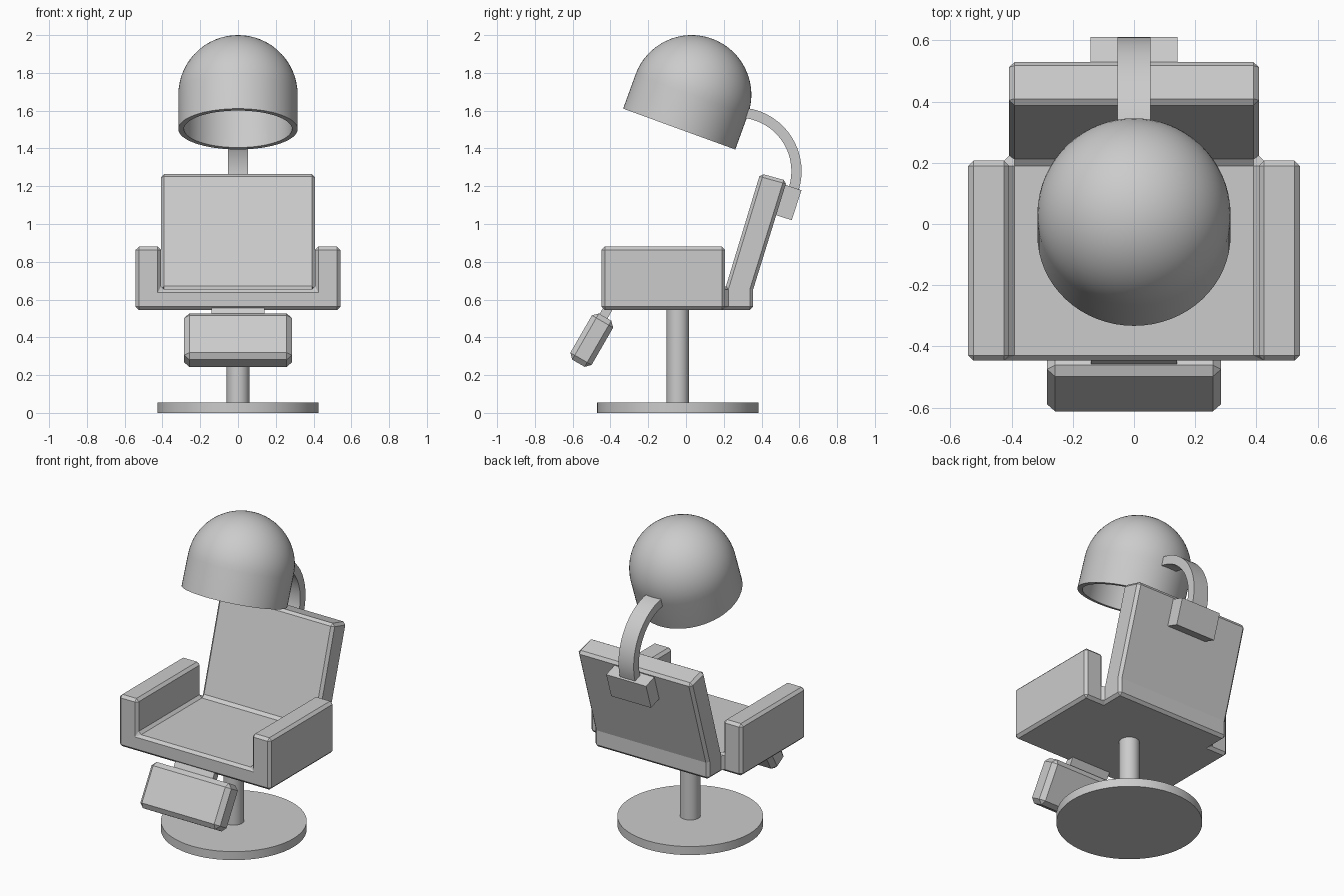
import bpy, bmesh
from math import sin, cos, pi, radians
from mathutils import Matrix, Vector

if "Cube" in bpy.data.objects:
    bpy.data.objects.remove(bpy.data.objects["Cube"])


def finish(name, bm, bevel=0, smooth=False):
    bmesh.ops.recalc_face_normals(bm, faces=bm.faces)
    me = bpy.data.meshes.new(name)
    bm.to_mesh(me)
    bm.free()
    ob = bpy.data.objects.new(name, me)
    bpy.context.collection.objects.link(ob)
    if bevel:
        m = ob.modifiers.new("bevel", 'BEVEL')
        m.width, m.segments = bevel, 1
        m.limit_method, m.angle_limit = 'ANGLE', radians(30)
    if smooth:
        bpy.ops.object.select_all(action='DESELECT')
        ob.select_set(True)
        bpy.context.view_layer.objects.active = ob
        bpy.ops.object.shade_smooth_by_angle(angle=radians(35))
    return ob


def box(name, size, loc, tilt=0, bevel=0):
    bm = bmesh.new()
    bmesh.ops.create_cube(bm, size=1, matrix=Matrix.Diagonal((*size, 1)))
    ob = finish(name, bm, bevel)
    ob.location, ob.rotation_euler.x = loc, radians(-tilt)
    return ob


def lathe(name, profile, loc, tilt=0, steps=64):
    bm = bmesh.new()
    vs = [bm.verts.new((r, 0, h)) for r, h in profile]
    es = [bm.edges.new(p) for p in zip(vs, vs[1:])]
    bmesh.ops.spin(bm, geom=vs + es, cent=(0, 0, 0), axis=(0, 0, 1),
                   angle=2 * pi, steps=steps)
    bmesh.ops.remove_doubles(bm, verts=bm.verts, dist=1e-5)
    ob = finish(name, bm, smooth=True)
    ob.location, ob.rotation_euler.x = loc, radians(-tilt)
    return ob


# Round base and post
lathe("base", [(0, 0), (0.427, 0), (0.427, 0.055), (0, 0.055)], (0, -0.043, 0))
lathe("post", [(0, 0.04), (0.06, 0.04), (0.06, 0.56), (0, 0.56)], (0, -0.043, 0), steps=32)

# Seat, armrests and backrest: one shell made from adjoining blocks
W, A = 0.408, 0.542
low = [(-0.447, 0.545), (0.207, 0.545), (0.207, 0.655), (-0.447, 0.655)]
arm = [(-0.447, 0.655), (0.207, 0.655), (0.207, 0.88), (-0.447, 0.88)]
rear = [(0.207, 0.545), (0.356, 0.545), (0.356, 0.655), (0.207, 0.655)]
back = [(0.207, 0.655), (0.356, 0.655), (0.534, 1.229), (0.393, 1.268)]
blocks = [(low, -W, W), (rear, -W, W), (back, -W, W)]
for x0, x1 in ((-A, -W), (W, A)):
    blocks += [(low, x0, x1), (arm, x0, x1)]
faces = {}
for quad, x0, x1 in blocks:
    a = [(x0, y, z) for y, z in quad]
    b = [(x1, y, z) for y, z in quad]
    sides = [(a[i], a[(i + 1) % 4], b[(i + 1) % 4], b[i]) for i in range(4)]
    for f in [tuple(a), tuple(b)] + sides:
        key = frozenset(f)
        if key in faces:
            del faces[key]          # shared inner wall
        else:
            faces[key] = f
bm = bmesh.new()
verts = {}
for f in faces.values():
    for c in f:
        if c not in verts:
            verts[c] = bm.verts.new(c)
    bm.faces.new([verts[c] for c in f])
bmesh.ops.recalc_face_normals(bm, faces=bm.faces)
bmesh.ops.dissolve_limit(bm, angle_limit=radians(1), verts=bm.verts, edges=bm.edges)
finish("seat_shell", bm, bevel=0.017)

# Footrest and its hanger plate
box("footrest", (0.57, 0.13, 0.282), (0, -0.499, 0.385), 30, 0.027)
up, out = Vector((0, 0.5, 0.866)), Vector((0, 0.866, -0.5))
box("footrest_hanger", (0.28, 0.048, 0.15), up * 0.25 - out * 0.634, 30)

# Hollow hood with domed top
R, r, h = 0.316, 0.286, -0.193
arc = [i * pi / 32 for i in range(17)]
hood = [(R * sin(t), R * cos(t)) for t in arc] + [(R, h), (r, h)]
hood += [(r * sin(t), r * cos(t)) for t in reversed(arc)]
lathe("hood", hood, (0, 0.03, 1.684), 20)

# Curved hood arm with rectangular section
bm = bmesh.new()
rings = []
for i in range(17):
    t = radians(-19 + 101 * i / 16)
    rings.append([bm.verts.new((x, 0.275 + q * cos(t), 1.28 + q * sin(t)))
                  for x, q in ((-0.054, 0.283), (0.054, 0.283), (0.054, 0.337), (-0.054, 0.337))])
for p, q in zip(rings, rings[1:]):
    for i in range(4):
        j = (i + 1) % 4
        bm.faces.new((p[i], p[j], q[j], q[i]))
bm.faces.new(rings[0])
bm.faces.new(rings[-1])
finish("hood_arm", bm, smooth=True)

# Mounting block on the backrest
box("arm_mount", (0.285, 0.1, 0.167), (0, 0.538, 1.115), 18)
